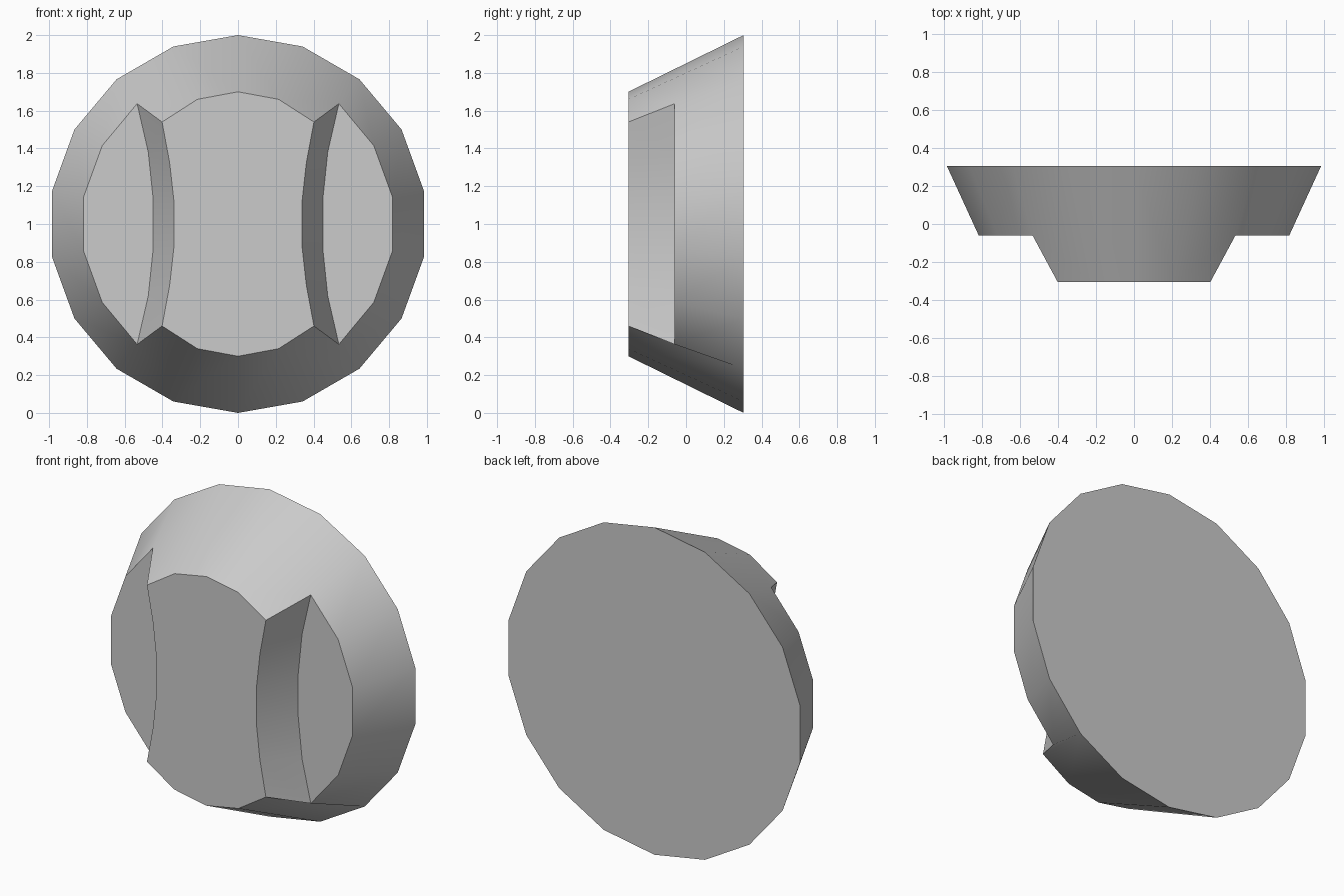
import bpy, bmesh, math

if "Cube" in bpy.data.objects:
    bpy.data.objects.remove(bpy.data.objects["Cube"])

BACK, STEP, FRONT = 0.305, -0.06, -0.305
bm = bmesh.new()
cache = {}


def v(x, y, z):
    """Vertex at height z above the disc centre, shared when repeated."""
    key = (round(x, 4), round(y, 4), round(z, 4))
    if key not in cache:
        cache[key] = bm.verts.new((x, y, z + 1))
    return cache[key]


def ring(k, r, y):
    """Point k of 18 around the disc, clockwise from the top."""
    a = math.radians(20 * k)
    return v(r * math.sin(a), y, r * math.cos(a))


# Rear rim and flat back
rim = [ring(k, 1.0, BACK) for k in range(18)]
bm.faces.new(rim)

# Curved step walls: (x, z) at the raised face and at the recessed side panels
top_edge = [(0.402, 0.54), (0.362, 0.325), (0.338, 0.11)]
low_edge = [(0.534, 0.637), (0.475, 0.38), (0.449, 0.13)]
top_edge += [(x, -z) for x, z in reversed(top_edge)]
low_edge += [(x, -z) for x, z in reversed(low_edge)]

walls = {}
for s in (1, -1):
    hi = [v(s * x, FRONT, z) for x, z in top_edge]
    lo = [v(s * x, STEP, z) for x, z in low_edge]
    walls[s] = hi, lo
    for i in range(5):
        bm.faces.new((hi[i], hi[i + 1], lo[i + 1], lo[i]))

    # Recessed side panel and the sloped flank behind it
    arc = [lo[0]] + [ring(s * k, 0.83, STEP) for k in range(3, 7)] + [lo[-1]]
    bm.faces.new(arc + lo[-2:0:-1])
    for i in range(5):
        k = s * (i + 2)
        bm.faces.new((rim[k % 18], rim[(k + s) % 18], arc[i + 1], arc[i]))

# Raised centre face
arcs = {}
for t in (1, -1):
    end = 0 if t == 1 else -1
    arcs[t] = [walls[-1][0][end], v(-0.215, FRONT, t * 0.66), v(0, FRONT, t * 0.70),
               v(0.215, FRONT, t * 0.66), walls[1][0][end]]
bm.faces.new(arcs[1] + walls[1][0][1:-1] + arcs[-1][::-1] + walls[-1][0][-2:0:-1])

# Sloped bands above and below the centre face
for t in (1, -1):
    end = 0 if t == 1 else -1
    for i in range(4):
        k = [(i - 2), (i - 1)] if t == 1 else [(11 - i), (10 - i)]
        loop = [rim[k[0] % 18], rim[k[1] % 18], arcs[t][i + 1], arcs[t][i]]
        if i == 0:
            loop.append(walls[-1][1][end])
        if i == 3:
            loop.insert(2, walls[1][1][end])
        bm.faces.new(loop)

bmesh.ops.recalc_face_normals(bm, faces=bm.faces)
mesh = bpy.data.meshes.new("stepped_disc")
bm.to_mesh(mesh)
bm.free()

# Single plain grey finish
grey = bpy.data.materials.new("plain grey")
grey.diffuse_color = (0.6, 0.6, 0.6, 1)
grey.use_nodes = True
grey.node_tree.nodes["Principled BSDF"].inputs["Base Color"].default_value = grey.diffuse_color
mesh.materials.append(grey)

disc = bpy.data.objects.new("stepped_disc", mesh)
bpy.context.collection.objects.link(disc)
bpy.context.view_layer.objects.active = disc
disc.select_set(True)
bpy.ops.object.shade_smooth_by_angle(angle=math.radians(30))
